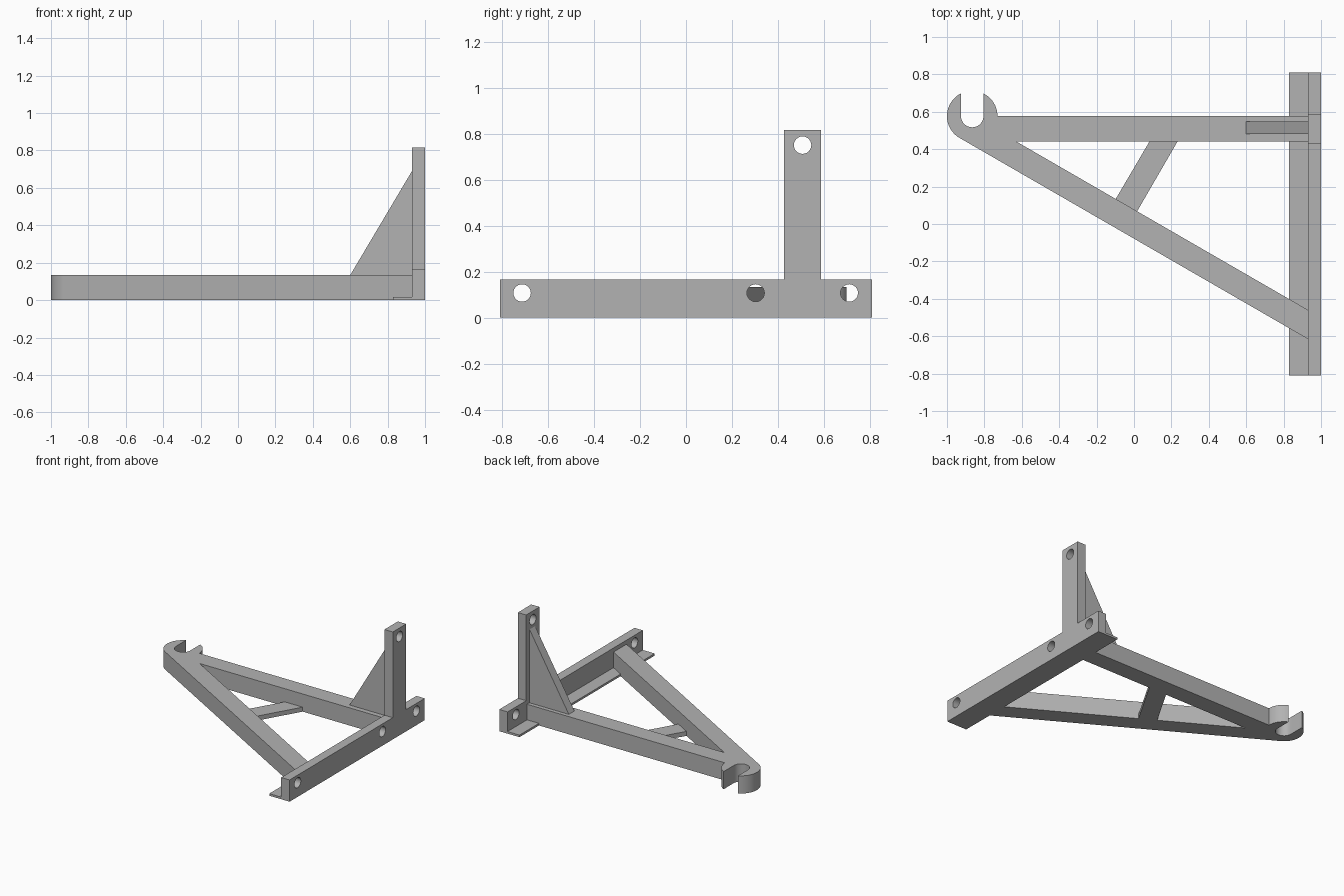
import bpy, bmesh
from math import cos, sin, radians, acos, degrees, tan
from mathutils import Vector

cube = bpy.data.objects.get("Cube")
if cube:
    bpy.data.objects.remove(cube, do_unlink=True)

grey = bpy.data.materials.new("plain grey")
grey.use_nodes = True
colour = (0.45, 0.45, 0.45, 1)
grey.diffuse_color = colour
grey.node_tree.nodes["Principled BSDF"].inputs["Base Color"].default_value = colour


def prism(name, points, to_3d, lo, hi):
    """Extrude a flat outline from lo to hi; to_3d maps (u, v, depth) to xyz."""
    bm = bmesh.new()
    face = bm.faces.new([bm.verts.new(to_3d(u, v, lo)) for u, v in points])
    push = Vector(to_3d(0, 0, hi)) - Vector(to_3d(0, 0, lo))
    top = bmesh.ops.extrude_face_region(bm, geom=[face], use_keep_orig=True)
    bmesh.ops.translate(bm, vec=push, verts=[v for v in top["geom"] if isinstance(v, bmesh.types.BMVert)])
    bmesh.ops.recalc_face_normals(bm, faces=bm.faces)
    mesh = bpy.data.meshes.new(name)
    bm.to_mesh(mesh)
    bm.free()
    mesh.materials.append(grey)
    obj = bpy.data.objects.new(name, mesh)
    bpy.context.collection.objects.link(obj)
    return obj


def arc(centre, radius, start, end, steps=24):
    angles = [radians(start + (end - start) * i / steps) for i in range(steps + 1)]
    return [(centre[0] + radius * cos(a), centre[1] + radius * sin(a)) for a in angles]


def smooth(obj):
    bpy.ops.object.select_all(action="DESELECT")
    obj.select_set(True)
    bpy.context.view_layer.objects.active = obj
    bpy.ops.object.shade_smooth_by_angle(angle=radians(30))


def flat(u, v, d):      # outline seen from above
    return (u, v, d)


def side(u, v, d):      # outline seen along x
    return (d, u, v)


def front(u, v, d):     # outline seen along y
    return (u, d, v)


# Arm: open hook, straight beam and 30 degree brace in one outline
hook, outer, slot = (-0.865, 0.577), 0.135, 0.06
wall, slope = 0.93, tan(radians(30))
lip = degrees(acos(slot / outer))
beam_in = hook[1] - outer
brace_top = hook[1] - (wall - hook[0]) * slope
brace_low = brace_top - outer / cos(radians(30))
outline = [(wall, hook[1])]
outline += arc(hook, outer, 0, lip)
outline += arc(hook, slot, 0, -180)
outline += arc(hook, outer, 180 - lip, 240, 36)
outline += [(wall, brace_low), (wall, brace_top),
            (hook[0] + outer / slope, beam_in), (wall, beam_in)]
arm = prism("hook_arm", outline, flat, 0, 0.134)
smooth(arm)

# Thin cross strut at the bottom between beam and brace
prism("cross_strut", [(0.085, 0.445), (0.235, 0.445), (0.015, 0.065), (-0.1, 0.13)], flat, 0, 0.034)

# Wall plate with upright post, drilled for screws
plate = prism("wall_plate", [(-0.81, 0), (0.81, 0), (0.81, 0.165), (0.587, 0.165), (0.587, 0.815),
                             (0.427, 0.815), (0.427, 0.165), (-0.81, 0.165)], side, wall, 1)
for y, z in [(-0.713, 0.107), (0.303, 0.107), (0.71, 0.107), (0.507, 0.75)]:
    cutter = prism("screw_hole_cutter", arc((y, z), 0.038, 0, 345, 23), side, 0.9, 1.05)
    cut = plate.modifiers.new("screw_hole", "BOOLEAN")
    cut.operation, cut.solver, cut.object = "DIFFERENCE", "EXACT", cutter
    bpy.context.view_layer.objects.active = plate
    bpy.ops.object.modifier_apply(modifier=cut.name)
    bpy.data.objects.remove(cutter, do_unlink=True)
smooth(plate)

# Thin flange along the plate foot
prism("foot_flange", [(0.83, 0), (wall, 0), (wall, 0.016), (0.83, 0.016)], front, -0.81, 0.81)

# Triangular gusset behind the post
prism("gusset", [(0.6, 0.134), (wall, 0.134), (wall, 0.69)], front, 0.48, 0.547)
